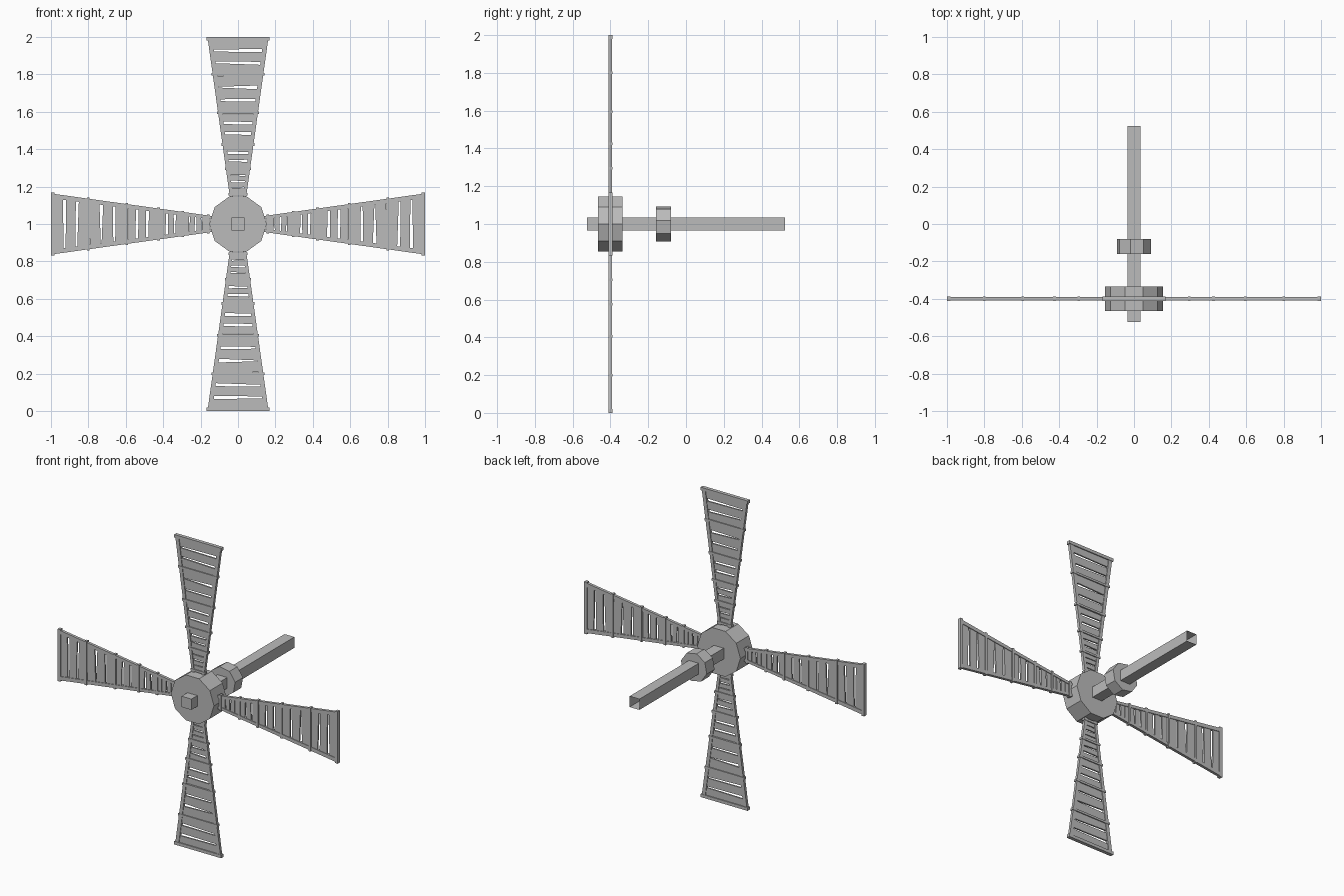
import bpy
import bmesh
import math
import random
from mathutils import Matrix, Vector

random.seed(4)
cube = bpy.data.objects.get("Cube")
if cube:
    bpy.data.objects.remove(cube, do_unlink=True)

grey = bpy.data.materials.new("weathered_grey")
grey.use_nodes = True
colour = (0.5, 0.5, 0.5, 1)
grey.diffuse_color = colour
grey.node_tree.nodes["Principled BSDF"].inputs["Base Color"].default_value = colour

SAIL_Y = -0.4
AXLE_Z = 1.0


def finish(bm, name):
    bmesh.ops.recalc_face_normals(bm, faces=bm.faces)
    mesh = bpy.data.meshes.new(name)
    bm.to_mesh(mesh)
    bm.free()
    mesh.materials.append(grey)
    obj = bpy.data.objects.new(name, mesh)
    bpy.context.collection.objects.link(obj)
    return obj


def prism(name, sides, radius, y0, y1, turn=0.0, open_back=False):
    """Flat-sided drum lying along y, centred on the axle."""
    bm = bmesh.new()
    rings = []
    for y in (y0, y1):
        rings.append([bm.verts.new((radius * math.cos(turn + math.tau * i / sides), y,
                                    AXLE_Z + radius * math.sin(turn + math.tau * i / sides)))
                      for i in range(sides)])
    front, back = rings
    for i in range(sides):
        j = (i + 1) % sides
        bm.faces.new((front[i], front[j], back[j], back[i]))
    bm.faces.new(front)
    if not open_back:
        bm.faces.new(back)
    return finish(bm, name)


def slab(bm, corners, depth):
    """Add a four-cornered board of the given depth in the sail plane."""
    f, b = [[bm.verts.new((u, y, r)) for u, r in corners] for y in (-depth / 2, depth / 2)]
    bm.faces.new(f)
    bm.faces.new(b)
    for i in range(4):
        j = (i + 1) % 4
        bm.faces.new((f[i], f[j], b[j], b[i]))


def half_width(r):
    """Outer half width of a sail at distance r from the axle."""
    return 0.045 + (r - 0.155) * 0.14


# axle, hub and brake wheel
prism("axle", 4, 0.035 * math.sqrt(2), -0.525, 0.525, math.pi / 4, open_back=True)
prism("hub", 10, 0.154, -0.465, -0.335)
prism("brake_wheel", 8, 0.094, -0.16, -0.08, math.radians(12))

# sail parts: tapered rails, crossbars and uneven slats
rails, bars, slats = bmesh.new(), bmesh.new(), bmesh.new()
for side in (-1, 1):
    w0, w1 = half_width(0.14), half_width(0.995)
    slab(rails, [(side * w0, 0.14), (side * w1, 0.995),
                 (side * (w1 - 0.025), 0.995), (side * (w0 - 0.018), 0.14)], 0.018)

stops = [0.16, 0.295, 0.425, 0.595, 0.8, 0.99]
for r in stops:
    w = half_width(r) + 0.006
    t = 0.01 if r > 0.9 else 0.007
    slab(bars, [(-w, r - t), (w, r - t), (w, r + t), (-w, r + t)], 0.023)

for start, end, count in zip(stops, stops[1:], (4, 3, 3, 3, 3)):
    pitch = (end - start) / count
    for i in range(count):
        low, high = start + i * pitch, start + (i + 1) * pitch
        gaps = [random.uniform(0.02, 0.2) * pitch for _ in range(4)]
        wl, wh = half_width(low) - 0.012, half_width(high) - 0.012
        slab(slats, [(-wl, low + gaps[0]), (wl, low + gaps[1]),
                     (wh, high - gaps[2]), (-wh, high - gaps[3])], 0.01)

# four sails share the same boards, turned about the axle
parts = [finish(rails, "top_sail_rails"), finish(bars, "top_sail_crossbars"),
         finish(slats, "top_sail_slats")]
for k, place in enumerate(("top", "left", "bottom", "right")):
    spin = Matrix.Translation(Vector((0, SAIL_Y, AXLE_Z))) @ Matrix.Rotation(k * math.pi / 2, 4, 'Y')
    for part in parts:
        obj = part
        if k:
            obj = part.copy()
            obj.name = part.name.replace("top", place)
            bpy.context.collection.objects.link(obj)
        obj.matrix_world = spin
